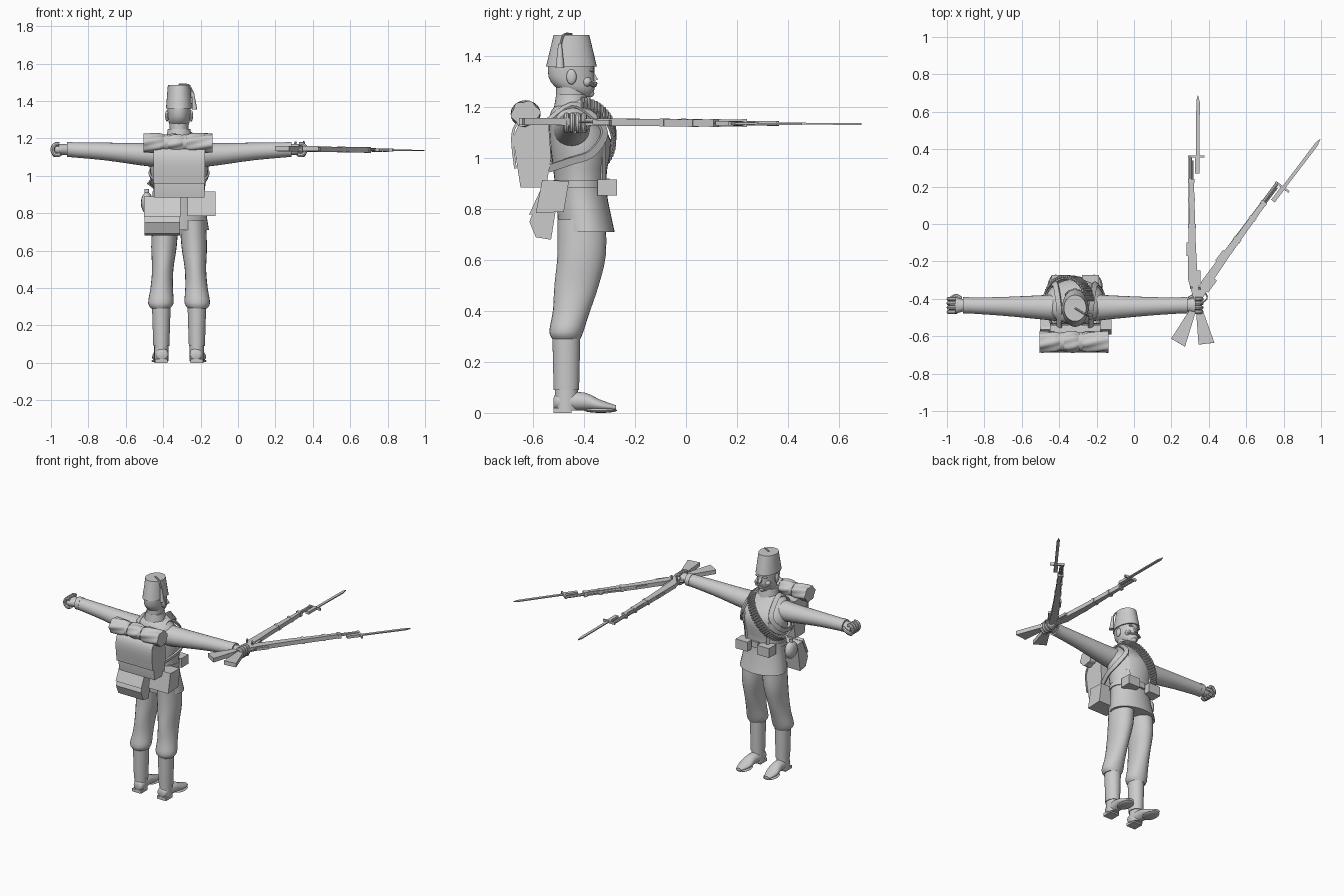
import bpy, bmesh, math
from mathutils import Vector, Matrix

if "Cube" in bpy.data.objects:
    bpy.data.objects.remove(bpy.data.objects["Cube"])

BODY = Vector((-.315, -.45, 0))
ARM = 1.14
grey = bpy.data.materials.new("plain_grey")
grey.use_nodes = True
grey.diffuse_color = (.6, .6, .6, 1)
grey.node_tree.nodes["Principled BSDF"].inputs["Base Color"].default_value = grey.diffuse_color
parts = []


def finish(name, bm, location=BODY, rotation=(0, 0, 0)):
    bmesh.ops.recalc_face_normals(bm, faces=bm.faces)
    mesh = bpy.data.meshes.new(name)
    bm.to_mesh(mesh)
    bm.free()
    mesh.materials.append(grey)
    part = bpy.data.objects.new(name, mesh)
    part.location, part.rotation_euler = location, rotation
    bpy.context.collection.objects.link(part)
    parts.append(part)


def skin(rings, closed=False):
    bm = bmesh.new()
    rows = [[bm.verts.new(point) for point in ring] for ring in rings]
    count = len(rows[0])
    following = rows[1:] + rows[:1] if closed else rows[1:]
    for row, after in zip(rows, following):
        for i in range(count):
            j = (i + 1) % count
            bm.faces.new((row[i], row[j], after[j], after[i]))
    if not closed:
        bm.faces.new(rows[0])
        bm.faces.new(rows[-1])
    return bm


def spline(keys, steps):
    """Smooth curve through all keys, of any number of values each."""
    result = []
    last = len(keys) - 1
    for i in range(last):
        before, start, end, after = (keys[min(max(i + k, 0), last)] for k in (-1, 0, 1, 2))
        for step in range(steps):
            t = step / steps
            result.append([q + t / 2 * (r - p + t * (2 * p - 5 * q + 4 * r - e + t * (3 * (q - r) + e - p)))
                           for p, q, r, e in zip(before, start, end, after)])
    return result + [list(keys[-1])]


def place_on(axis, position, across, up):
    point = [across, up]
    point.insert(axis, position)
    return point


def circle(count):
    return [math.tau * i / count for i in range(count)]


def loft(name, axis, keys, steps=3, sides=24, ridge=0):
    """Each key: position on the axis, two centre values, two radii."""
    rings = []
    for position, across, up, wide, high in spline(keys, steps):
        ring = []
        for angle in circle(sides):
            swell = 1 + ridge * math.cos(6 * angle + 30 * position)
            ring.append(place_on(axis, position, across + wide * swell * math.cos(angle),
                                 up + high * swell * math.sin(angle)))
        rings.append(ring)
    finish(name, skin(rings))


def column(name, keys, x=0, steps=3):
    """Upright loft; each key: height, depth, half width, half depth."""
    loft(name, 2, [(z, x, y, wide, deep) for z, y, wide, deep in keys], steps, 32)


def prism(name, axis, outline, low, high, bevel=0, **pose):
    bm = skin([[place_on(axis, position, *point) for point in outline] for position in (low, high)])
    if bevel:
        sharp = [edge for edge in bm.edges if edge.calc_face_angle(0) > .5]
        bmesh.ops.bevel(bm, geom=sharp, offset=bevel, segments=2, affect="EDGES", profile=.5)
    finish(name, bm, **pose)


def box(name, centre, half, bevel=.004):
    x, y, z = centre
    a, b, c = half
    prism(name, 2, [(x - a, y - b), (x + a, y - b), (x + a, y + b), (x - a, y + b)], z - c, z + c, bevel)


def ball(name, centre, radii):
    bm = bmesh.new()
    bmesh.ops.create_uvsphere(bm, u_segments=16, v_segments=10, radius=1,
                              matrix=Matrix.Translation(centre) @ Matrix.Diagonal((*radii, 1)))
    finish(name, bm)


def strap(name, keys, centre, width=.03, thick=.01, closed=False):
    """Flat ribbon that faces away from the centre."""
    points = [Vector(p) for p in (keys if closed else spline(keys, 4))]
    rings = []
    for i, point in enumerate(points):
        before, after = i - 1, i + 1
        if closed:
            after %= len(points)
        else:
            before, after = max(before, 0), min(after, len(points) - 1)
        along = (points[after] - points[before]).normalized()
        outward = point - Vector(centre)
        outward = (outward - along * outward.dot(along)).normalized()
        side = along.cross(outward) * width / 2
        lift = outward * thick / 2
        rings.append([point + side + lift, point - side + lift, point - side - lift, point + side - lift])
    finish(name, skin(rings, closed))


def tube(name, keys, radius, **pose):
    points = [Vector(p) for p in spline(keys, 3)]
    normal = (points[1] - points[0]).orthogonal()
    rings = []
    for i, point in enumerate(points):
        along = (points[min(i + 1, len(points) - 1)] - points[max(i - 1, 0)]).normalized()
        normal = (normal - along * normal.dot(along)).normalized()
        side = along.cross(normal)
        rings.append([point + radius * (normal * math.cos(a) + side * math.sin(a)) for a in circle(8)])
    finish(name, skin(rings), **pose)


# Jacket, collar, belt
column("jacket", [(.71, .06, .16, .11), (.9, .035, .135, .1), (1.07, .035, .16, .12),
                  (1.17, 0, .13, .085), (1.21, 0, .06, .06)])
column("collar", [(1.19, 0, .07, .07), (1.25, 0, .06, .06)], steps=1)
column("belt", [(z, .035, .143, .105) for z in (.885, .915)], steps=1)
box("belt_buckle", (0, .14, .9), (.025, .01, .02))

# Head, face, fez
column("neck", [(z, 0, .05, .06) for z in (1.2, 1.3)])
column("head", [(1.24, .05, .02, .02), (1.27, .02, .05, .07), (1.32, 0, .06, .09), (1.4, 0, .063, .09)])
column("fez", [(1.36, 0, .07, .1), (1.485, 0, .06, .07)], steps=1)
prism("nose", 0, [(.08, 1.35), (.105, 1.31), (.08, 1.3)], -.01, .01, .003)
ball("chin", (0, .07, 1.255), (.02, .02, .016))
for side in (-1, 1):
    ball("ear", (side * .065, 0, 1.32), (.01, .02, .03))
    ball("eyebrow", (side * .025, .08, 1.345), (.02, .01, .006))
    ball("cheek", (side * .035, .06, 1.3), (.02, .02, .02))
    tube("moustache", [(0, .095, 1.295), (side * .03, .09, 1.285), (side * .05, .07, 1.295)], .007)
tube("tassel_cord", [(0, 0, 1.487), (.05, -.03, 1.485), (.075, -.045, 1.44)], .005)
loft("tassel", 2, [(1.355, .083, -.045, .014, .017), (1.45, .073, -.045, .006, .007)])

for side in (-1, 1):
    # Sleeve and fist
    loft("sleeve", 0, [(side * reach, reach / 40, z, radius * 1.05, radius) for reach, z, radius in (
        (.07, 1.11, .07), (.2, 1.115, .06), (.4, 1.13, .047), (.6, ARM, .039))])
    loft("cuff", 0, [(side * reach, .015, ARM, .044, .041) for reach in (.57, .6)], 1)
    loft("palm", 0, [(side * reach, .015, ARM, wide, .03) for reach, wide in ((.59, .03), (.64, .044), (.66, .043))])
    for finger in range(4):
        y = .023 * finger - .02
        curl = [math.radians(110 - 40 * joint) for joint in range(7)]
        tube("finger", [(side * (.65 + .026 * math.cos(a)), y, ARM + .03 * math.sin(a)) for a in curl], .0115)
    tube("thumb", [(side * .61, .05, ARM), (side * .64, .065, 1.13), (side * .67, .045, 1.11)], .012)

    # Trouser leg, puttee, boot
    loft("trouser_leg", 2, [(z, side * (.115 - .055 * z), y, wide, deep) for z, y, wide, deep in (
        (.29, -.02, .05, .055), (.32, -.02, .068, .067), (.4, 0, .06, .073),
        (.5, .02, .057, .087), (.62, .04, .068, .095), (.76, .04, .07, .095))])
    column("puttee", [(.09, -.02, .043, .05), (.31, -.02, .05, .055)], side * .095)
    column("boot_ankle", [(z, -.02, .038, .045) for z in (.01, .12)], side * .095)
    loft("boot", 1, [(y, side * (.095 + y / 15), z, wide, high) for y, z, wide, high in (
        (-.07, .04, .02, .02), (-.05, .045, .035, .035), (.05, .045, .037, .035),
        (.11, .03, .042, .023), (.175, .02, .02, .01))])
    ball("boot_sole", (side * .103, .115, .01), (.045, .065, .01))
    box("boot_heel", (side * .095, -.035, .01), (.034, .035, .01))

# Knapsack with flap, blanket roll with ties
prism("knapsack", 0, [(-.09, ARM), (-.2, 1.15), (-.23, 1.08), (-.2, .885), (-.1, .885), (-.08, 1)], -.135, .135, .02)
strap("knapsack_flap", [(0, -.15, 1.155), (0, -.21, ARM), (0, -.232, 1.08), (0, -.22, .96)], (0, 0, 1), .276)


def roll_radius(x):
    pinch = (abs(x + .02) - .05) / .02
    return .055 - .012 * math.exp(-pinch * pinch)


spread = [-.19 + .0123 * i for i in range(31)]
loft("blanket_roll", 0, [(x, -.18, 1.175, roll_radius(x), roll_radius(x) * .9) for x in spread], 1, 36, .08)
for tie in (-.07, .03):
    loft("blanket_tie", 0, [(x, -.18, 1.175, .05, .045) for x in (tie - .01, tie + .01)], 1)

# Bags, canteen, pouches, straps
prism("hip_bag", 0, [(-.115, .915), (-.01, .91), (-.03, .79), (-.14, .785)], .045, .195, .015)
prism("haversack", 0, [(-.12, .88), (-.165, .75), (-.14, .69), (-.08, .68), (-.05, .87)], -.185, .005, .015)
prism("haversack_flap", 0, [(-.115, .89), (-.166, .78), (-.15, .78), (-.1, .88)], -.188, .008)
ball("canteen", (-.172, 0, .855), (.032, .055, .058))
column("canteen_neck", [(z, 0, .012, .012) for z in (.9, .93)], -.172)
chest = (0, .02, 1.05)
for side in (-1, 1):
    box("belt_pouch", (side * .082, .14, .885), (.045, .038, .032), .012)
    strap("shoulder_strap", [(side * x, y, z) for x, y, z in (
        (.085, -.1, 1.14), (.085, 0, 1.21), (.095, .08, 1.17), (.11, .13, 1.1),
        (.15, .08, 1.02), (.15, 0, .99), (.12, -.09, .96))], chest)
    strap("brace_strap", [(side * .1, .125, 1.1), (side * .08, .125, .91)], chest, .02)

# Bandolier with cartridges
middle = Vector((-.035, .03, 1.08))
lean, deep = Vector((.105, 0, .13)), Vector((0, .132, 0))
strap("bandolier", [middle + lean * math.cos(a) + deep * math.sin(a) for a in circle(48)], middle, .045, .012, True)
bm = bmesh.new()
for angle in circle(64)[1:31]:
    outward = lean * math.cos(angle) + deep * math.sin(angle)
    along = deep * math.cos(angle) - lean * math.sin(angle)
    turn = along.cross(outward).to_track_quat("Z", "Y").to_matrix().to_4x4()
    bmesh.ops.create_cone(bm, cap_ends=True, segments=8, radius1=.0075, radius2=.0055, depth=.06,
                          matrix=Matrix.Translation(middle + outward * 1.06) @ turn)
finish("cartridges", bm)


def rifle(label, x, y, turn):
    """Lies on its side, with the barrel along its own y axis."""
    pose = dict(location=(x, y, ARM), rotation=(-.008, 0, math.radians(turn)))

    def flat(part, outline, half, bevel=0):
        prism(label + "_rifle_" + part, 2, outline, -half, half, bevel, **pose)

    def plate(part, left, right, back, front, half):
        flat(part, [(left, back), (left, front), (right, front), (right, back)], half)

    def rod(part, keys, radius):
        tube(label + "_rifle_" + part, keys, radius, **pose)

    flat("stock", [(0, .24), (-.01, -.1), (-.01, -.3), (.03, -.44), (.045, -.645), (.13, -.635),
                   (.06, -.44), (.04, -.3), (.03, -.1), (.02, .24)], .014, .005)
    rod("barrel", [(0, -.3, 0), (0, .365, 0)], .0095)
    rod("cleaning_rod", [(.014, .2, 0), (.014, .34, 0)], .004)
    for band in (-.02, .12, .22):
        plate("band", -.012, .03 - band / 30, band, band + .02, .0155)
    plate("rear_sight", -.018, 0, -.17, -.1, .008)
    plate("magazine", .03, .055, -.33, -.25, .009)
    rod("trigger_guard", [(.045, -.34, 0), (.07, -.36, 0), (.055, -.41, 0)], .004)
    rod("bolt", [(.005, -.34, 0), (.005, -.34, .025), (.01, -.34, .04)], .006)
    plate("bayonet_grip", .027, .051, .27, .36, .009)
    plate("bayonet_guard", -.012, .078, .355, .366, .008)
    flat("bayonet_blade", [(.032, .36), (.033, .66), (.042, .69), (.052, .65), (.05, .36)], .0035)


# Two rifles held flat in the left fist
rifle("straight", .3, 0, 0)
rifle("angled", .55, -.07, -36.9)

# Smooth shading with sharp edges kept
for other in bpy.context.selected_objects:
    other.select_set(False)
for part in parts:
    part.select_set(True)
bpy.context.view_layer.objects.active = parts[0]
bpy.ops.object.shade_smooth_by_angle(angle=math.radians(40))
